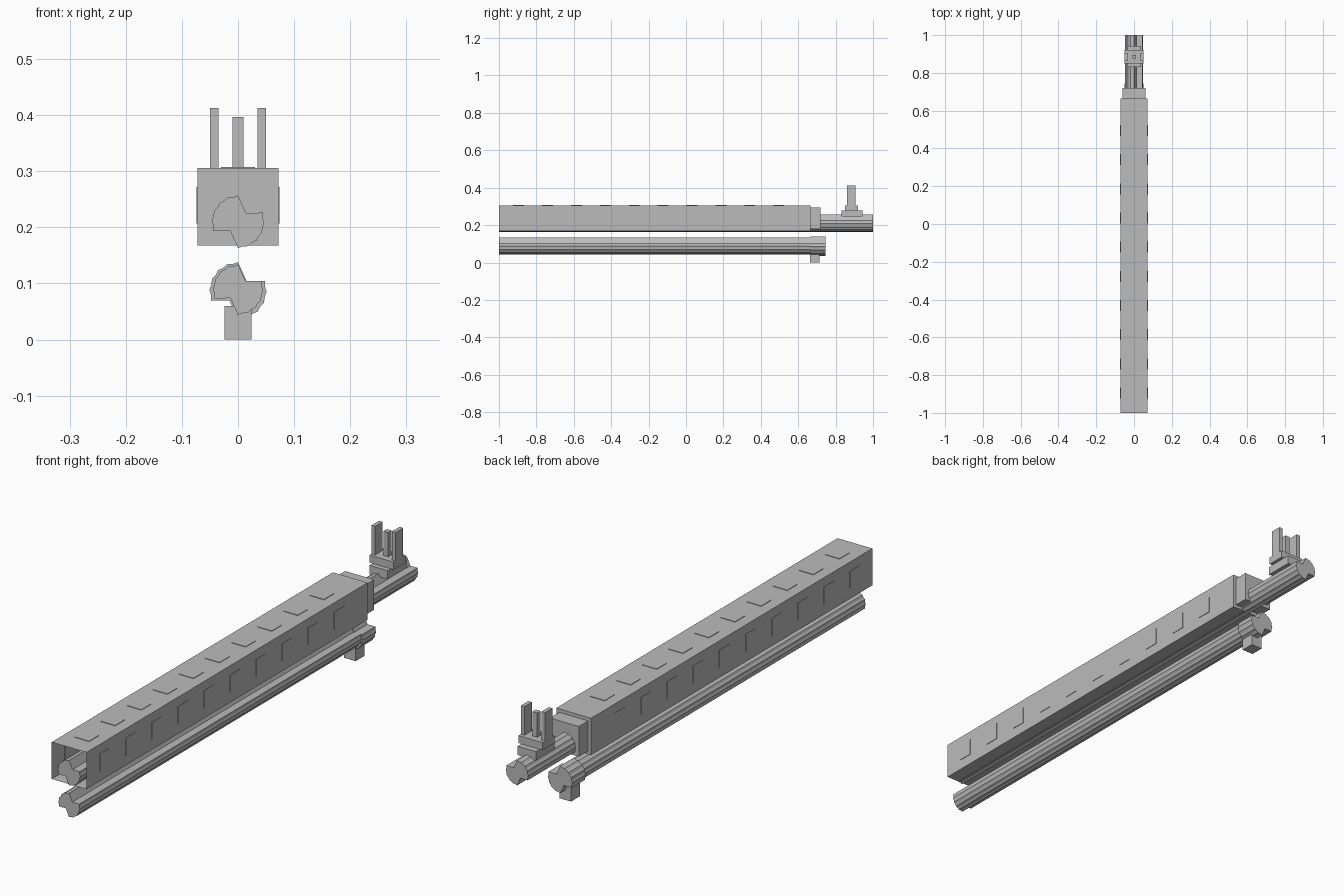
import bpy, bmesh, math

if "Cube" in bpy.data.objects:
    bpy.data.objects.remove(bpy.data.objects["Cube"])

# one flat colour
grey = bpy.data.materials.new("plain grey")
grey.diffuse_color = (0.5, 0.5, 0.5, 1)
grey.use_nodes = True
grey.node_tree.nodes["Principled BSDF"].inputs["Base Color"].default_value = grey.diffuse_color


def finish(name, bm):
    mesh = bpy.data.meshes.new(name)
    bm.to_mesh(mesh)
    bm.free()
    mesh.materials.append(grey)
    obj = bpy.data.objects.new(name, mesh)
    bpy.context.collection.objects.link(obj)
    return obj


def add_box(bm, x, y, z):
    """Add a box given (min, max) ranges."""
    verts = bmesh.ops.create_cube(bm, size=1)["verts"]
    for v in verts:
        for i, (lo, hi) in enumerate((x, y, z)):
            v.co[i] = hi if v.co[i] > 0 else lo
    return verts


def box(name, x, y, z):
    bm = bmesh.new()
    add_box(bm, x, y, z)
    return finish(name, bm)


def notched_profile(r):
    """Serrated circle with two opposite stepped notches."""
    pts = []
    for turn in (0, 180):
        for k in range(11):
            a = math.radians(90 + turn + 11 * k)
            rad = r * (1.0 if k % 2 == 0 else 0.95)
            pts.append((rad * math.cos(a), rad * math.sin(a)))
        s = -1 if turn == 0 else 1
        pts.append((s * 0.3 * r, s * 0.34 * r))
    return pts


def notched_rod(name, r, zc, y0, y1):
    bm = bmesh.new()
    ring = [bm.verts.new((x, y0, zc + z)) for x, z in notched_profile(r)]
    face = bm.faces.new(ring)
    out = bmesh.ops.extrude_face_region(bm, geom=[face], use_keep_orig=True)
    for g in out["geom"]:
        if isinstance(g, bmesh.types.BMVert):
            g.co.y = y1
    bmesh.ops.recalc_face_normals(bm, faces=bm.faces)
    return finish(name, bm)


# long square housing, open at the front
bm = bmesh.new()
add_box(bm, (-0.072, 0.072), (-1.0, 0.665), (0.168, 0.306))
bm.faces.ensure_lookup_table()
front = [f for f in bm.faces if f.calc_center_median().y < -0.99]
bmesh.ops.delete(bm, geom=front, context="FACES_ONLY")
finish("housing", bm)

# shallow plates along the top and both sides
bm = bmesh.new()
for i in range(10):
    y = -0.895 + i * 0.1545
    span = (y - 0.029, y + 0.029)
    add_box(bm, (-0.03, 0.03), span, (0.305, 0.308))
    for s in (-1, 1):
        add_box(bm, tuple(sorted((s * 0.071, s * 0.074))), span, (0.207, 0.272))
finish("vent_plates", bm)

# rods
notched_rod("upper_rod", 0.047, 0.21, -1.0, 1.0)
notched_rod("lower_rod", 0.045, 0.089, -1.0, 0.665)
notched_rod("lower_rod_head", 0.051, 0.087, 0.665, 0.745)
box("lower_lug", (-0.024, 0.024), (0.662, 0.715), (0.0, 0.06))

# collar behind the housing
box("collar", (-0.06, 0.06), (0.665, 0.72), (0.18, 0.293))

# sight: stepped base, centre post and two ears
box("sight_base", (-0.038, 0.038), (0.832, 0.943), (0.245, 0.278))
box("sight_step", (-0.05, 0.05), (0.85, 0.92), (0.278, 0.306))
box("sight_post", (-0.01, 0.01), (0.875, 0.895), (0.306, 0.397))
for s, side in ((-1, "left"), (1, "right")):
    box(side + "_sight_ear", tuple(sorted((s * 0.035, s * 0.05))), (0.862, 0.906), (0.306, 0.413))
